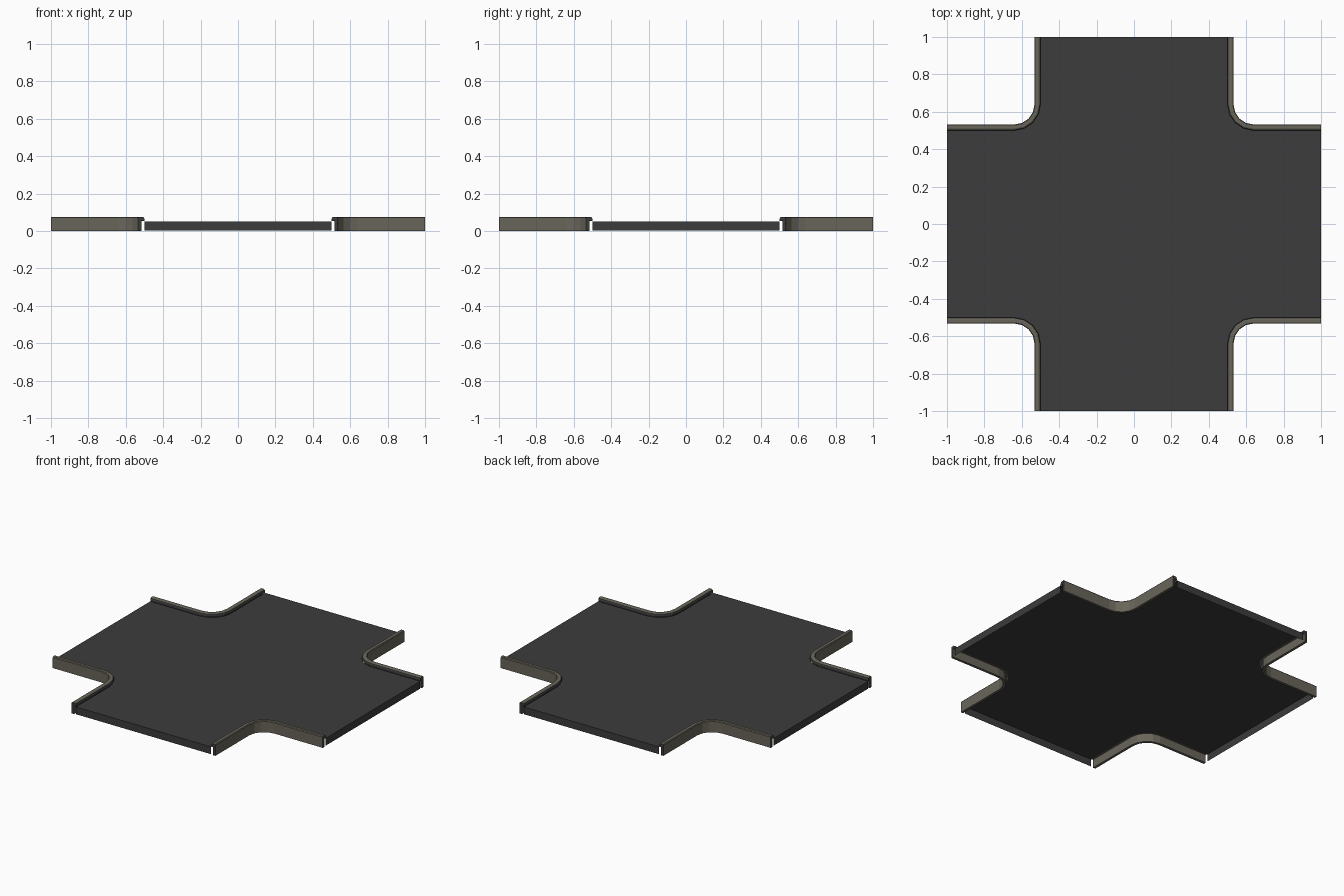
import bpy, bmesh, math
from mathutils import Matrix

if "Cube" in bpy.data.objects:
    bpy.data.objects.remove(bpy.data.objects["Cube"])

def material(name, col):
    m = bpy.data.materials.new(name)
    m.diffuse_color = (*col, 1)
    m.use_nodes = True
    m.node_tree.nodes["Principled BSDF"].inputs["Base Color"].default_value = m.diffuse_color
    return m

asphalt = material("asphalt", (0.045, 0.045, 0.045))
stone = material("kerb stone", (0.140, 0.131, 0.103))
C, SEG, ROAD_Z = 0.64, 4, 0.052   # corner centre, arc segments, road height

def corner_path(o):
    """Line from the +x arm end, round the inner corner, to the +y arm end."""
    arc = [(C - (C - o) * math.sin(a), C - (C - o) * math.cos(a))
           for a in (math.pi / 2 * i / SEG for i in range(SEG + 1))]
    return [(1, o)] + arc + [(o, 1)]

def finish(name, bm, mats):
    me = bpy.data.meshes.new(name)
    bm.to_mesh(me)
    bm.free()
    for m in mats:
        me.materials.append(m)
    ob = bpy.data.objects.new(name, me)
    bpy.context.collection.objects.link(ob)
    return ob

# Road: plus-shaped sheet with a skirt hanging from each arm end
bm = bmesh.new()
outline = []
for q in range(4):
    rot = Matrix.Rotation(q * math.pi / 2, 3, 'Z')
    for x, y in corner_path(0.5):
        v = bm.verts.new((x, y, ROAD_Z))
        v.co = rot @ v.co
        outline.append(v)
n = SEG + 3
top = bm.faces.new(outline)
for q in range(4):
    a, b = outline[q * n - 1], outline[q * n]
    lo = [bm.verts.new((v.co.x, v.co.y, 0.003)) for v in (a, b)]
    bm.faces.new((b, a, lo[0], lo[1]))
bm.normal_update()
bmesh.ops.triangulate(bm, faces=[top])
finish("road", bm, [asphalt])

# Kerbs: hooked profile (offset, height) swept round each corner
profile = [(0.532, 0), (0.532, 0.071), (0.528, 0.076), (0.51, 0.076),
           (0.503, 0.072), (0.5, 0.064), (0.5, 0.053), (0.515, 0.056), (0.515, 0)]
for q in range(4):
    bm = bmesh.new()
    rails = [[bm.verts.new((x, y, z)) for x, y in corner_path(o)] for o, z in profile]
    k = len(rails)
    for i in range(k):
        r, s = rails[i], rails[(i + 1) % k]
        for j in range(n - 1):
            f = bm.faces.new((r[j], r[j + 1], s[j + 1], s[j]))
            f.material_index = 1 if i in (4, 5) else 0   # dark inner lip
    for j in (0, n - 1):                                 # dark end caps
        bm.faces.new([r[j] for r in rails]).material_index = 1
    bmesh.ops.recalc_face_normals(bm, faces=bm.faces[:])
    bmesh.ops.rotate(bm, verts=bm.verts[:], matrix=Matrix.Rotation(q * math.pi / 2, 3, 'Z'))
    finish("corner_kerb_%d" % (q + 1), bm, [stone, asphalt])
